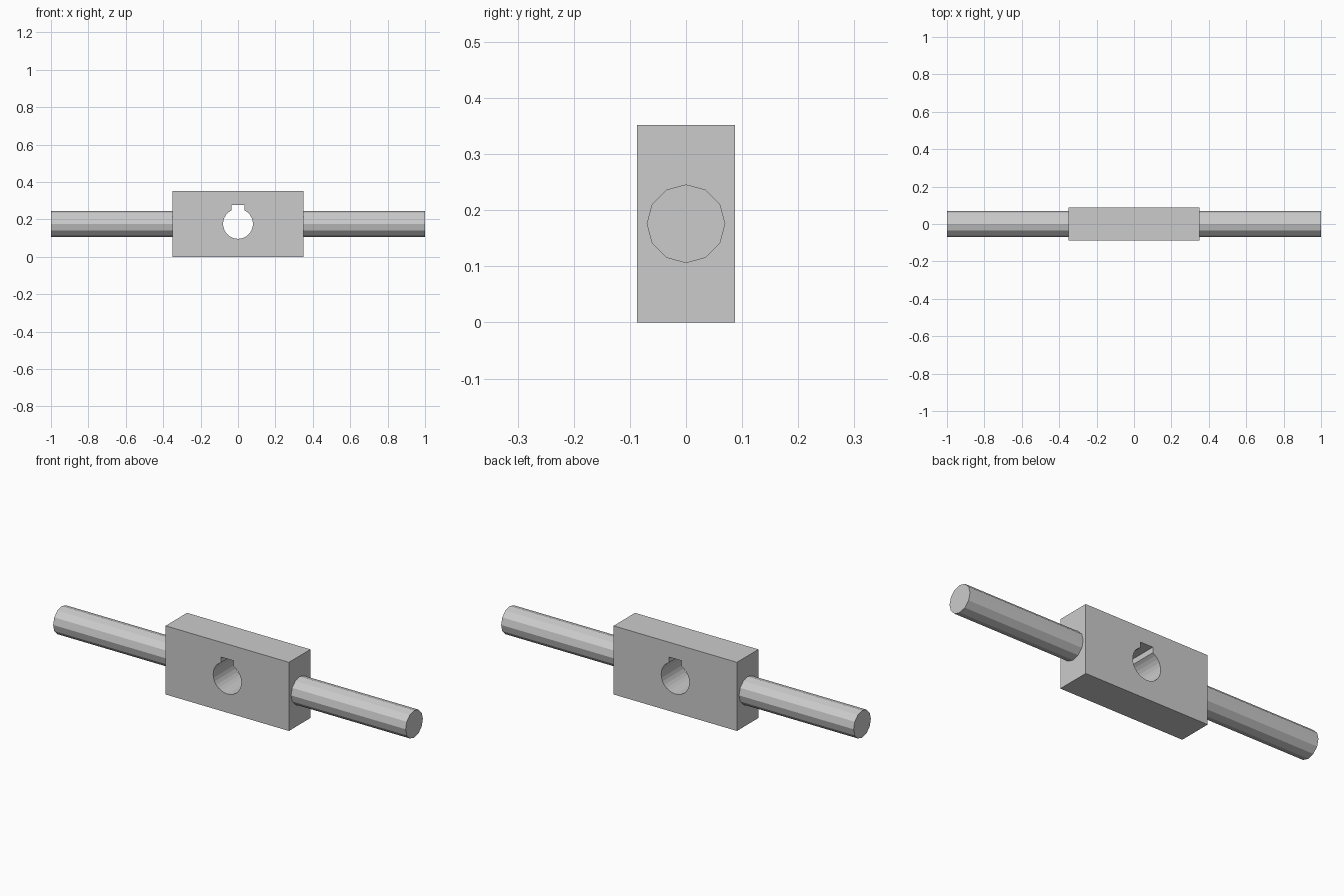
import bpy
from math import pi, cos, sin, asin, sqrt

cube = bpy.data.objects.get("Cube")
if cube:
    bpy.data.objects.remove(cube, do_unlink=True)

HALF_LENGTH = 1.0
BLOCK_X, BLOCK_Y, BLOCK_Z = 0.7, 0.174, 0.352
CENTRE_Z = BLOCK_Z / 2
ROD_RADIUS = 0.07
BORE_RADIUS = 0.08
KEY_HALF_WIDTH, KEY_TOP = 0.035, 0.1

# Single plain grey
grey = bpy.data.materials.new("light grey")
grey.use_nodes = True
colour = (0.6, 0.6, 0.6, 1)
grey.diffuse_color = colour
grey.node_tree.nodes["Principled BSDF"].inputs["Base Color"].default_value = colour


def finish(obj, name):
    obj.name = name
    obj.data.name = name
    obj.data.materials.clear()
    obj.data.materials.append(grey)
    return obj


def prism(name, outline, half_depth):
    """Extrude an x/z outline along y."""
    n = len(outline)
    verts = [(x, y, z) for y in (-half_depth, half_depth) for x, z in outline]
    faces = [list(range(n)), list(range(2 * n - 1, n - 1, -1))]
    faces += [[i, i + n, (i + 1) % n + n, (i + 1) % n] for i in range(n)]
    mesh = bpy.data.meshes.new(name)
    mesh.from_pydata(verts, [], faces)
    obj = bpy.data.objects.new(name, mesh)
    bpy.context.collection.objects.link(obj)
    return finish(obj, name)


# Rectangular hub block
bpy.ops.mesh.primitive_cube_add(size=1, location=(0, 0, CENTRE_Z))
block = finish(bpy.context.object, "hub_block")
block.scale = (BLOCK_X, BLOCK_Y, BLOCK_Z)
bpy.ops.object.transform_apply(location=False, rotation=False, scale=True)

# Bore with a square keyway at the top
gap = asin(KEY_HALF_WIDTH / BORE_RADIUS)
steps = 24
start, sweep = pi / 2 + gap, 2 * pi - 2 * gap
outline = [(BORE_RADIUS * cos(start + sweep * i / steps),
            CENTRE_Z + BORE_RADIUS * sin(start + sweep * i / steps))
           for i in range(steps + 1)]
outline += [(s * KEY_HALF_WIDTH, CENTRE_Z + KEY_TOP) for s in (1, -1)]
cutter = prism("bore_cutter", outline, BLOCK_Y)
cutter.hide_render = True

cut = block.modifiers.new("bore", 'BOOLEAN')
cut.operation = 'DIFFERENCE'
cut.solver = 'EXACT'
cut.object = cutter
bpy.context.view_layer.objects.active = block
bpy.ops.object.modifier_apply(modifier=cut.name)
bpy.data.objects.remove(cutter, do_unlink=True)

# Twelve-sided handle rods on both sides
rod_length = HALF_LENGTH - BLOCK_X / 2
for side, name in ((1, "left_rod"), (-1, "right_rod")):
    bpy.ops.mesh.primitive_cylinder_add(
        vertices=12, radius=ROD_RADIUS, depth=rod_length,
        location=(side * (BLOCK_X / 2 + rod_length / 2), 0, CENTRE_Z),
        rotation=(0, pi / 2, 0))
    finish(bpy.context.object, name)
